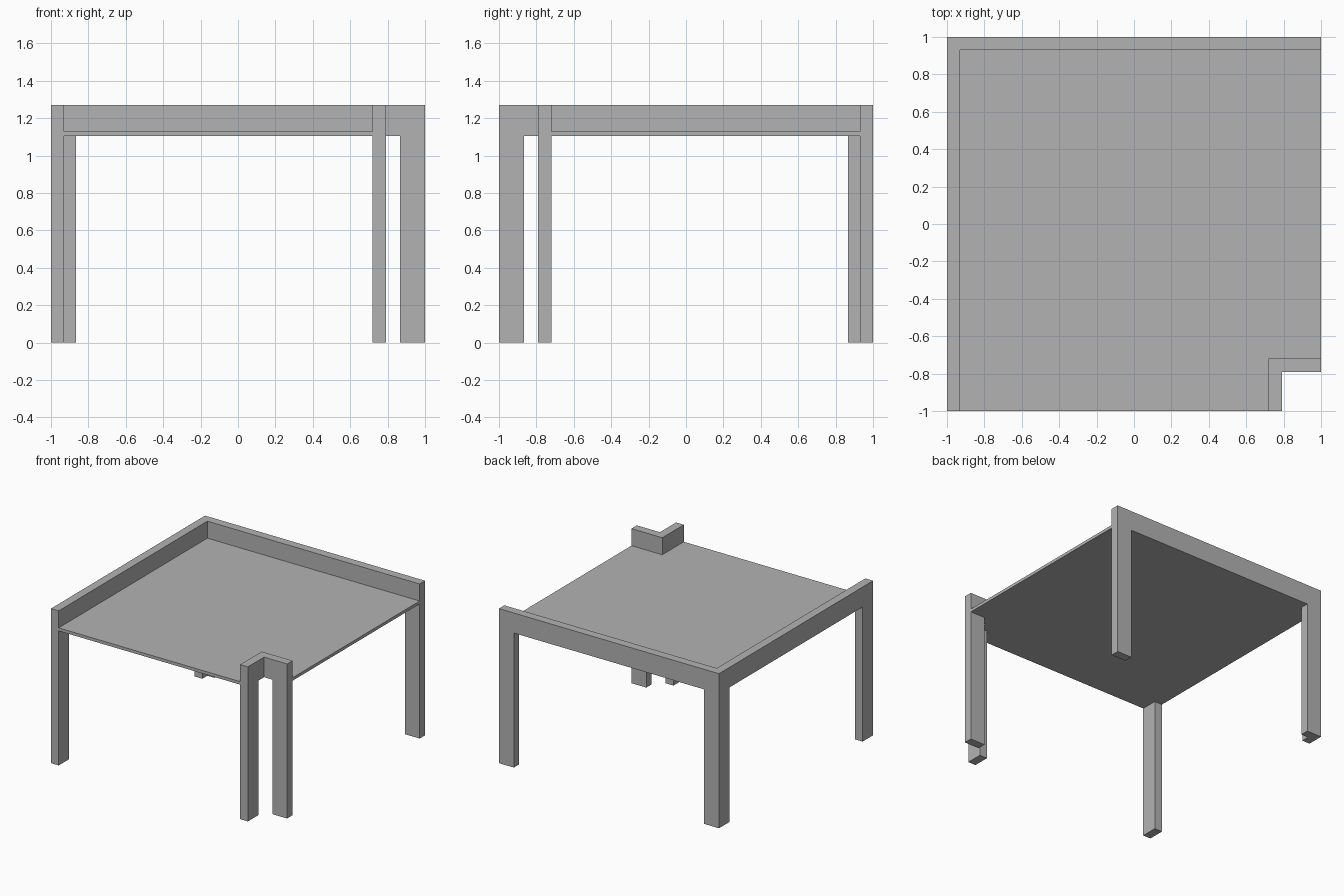
import bpy
import bmesh
from mathutils import Vector

cube = bpy.data.objects.get("Cube")
if cube:
    bpy.data.objects.remove(cube, do_unlink=True)

# Shared dimensions
TOP, RAIL, DECK = 1.27, 1.105, 1.13   # wall top, underside, deck surface
T, LEG = 0.07, 0.135                  # wall thickness, leg width
IN = 1 - T                            # inner face of the outer walls
NOTCH = 0.79                          # outer face of the corner walls
NIN = NOTCH - T

grey = bpy.data.materials.new("concrete_grey")
grey.use_nodes = True
colour = (0.45, 0.45, 0.45, 1)
grey.diffuse_color = colour
grey.node_tree.nodes["Principled BSDF"].inputs["Base Color"].default_value = colour


def prism(name, outline, place, sweep):
    """Extrude a flat outline; place maps its 2D points into space."""
    bm = bmesh.new()
    face = bm.faces.new([bm.verts.new(place(a, b)) for a, b in outline])
    ext = bmesh.ops.extrude_face_region(bm, geom=[face])
    moved = [v for v in ext["geom"] if isinstance(v, bmesh.types.BMVert)]
    bmesh.ops.translate(bm, verts=moved, vec=Vector(sweep))
    bmesh.ops.recalc_face_normals(bm, faces=bm.faces)
    mesh = bpy.data.meshes.new(name)
    bm.to_mesh(mesh)
    bm.free()
    mesh.materials.append(grey)
    obj = bpy.data.objects.new(name, mesh)
    bpy.context.collection.objects.link(obj)
    return obj


def portal(start, end, leg_start, leg_end):
    """Elevation of a wall band standing on a leg at each end."""
    return [(start, 0), (leg_start, 0), (leg_start, RAIL), (leg_end, RAIL),
            (leg_end, 0), (end, 0), (end, TOP), (start, TOP)]


def bracket(start, end, leg):
    """Elevation of a short wall band with one leg at its start."""
    return [(start, 0), (leg, 0), (leg, RAIL), (end, RAIL),
            (end, TOP), (start, TOP)]


# Outer walls with their legs, meeting in an L-shaped corner post
prism("right_wall_and_legs", portal(-1, 1, LEG - 1, 1 - LEG),
      lambda y, z: (-1, y, z), (T, 0, 0))
prism("back_wall_and_legs", portal(-IN, 1, LEG - 1, 1 - LEG),
      lambda x, z: (x, IN, z), (0, T, 0))

# Short walls around the notched corner, one leg each
prism("notch_side_wall_and_leg", bracket(-1, -NIN, LEG - 1),
      lambda y, z: (NIN, y, z), (T, 0, 0))
prism("notch_back_wall_and_leg", bracket(1, NOTCH, 1 - LEG),
      lambda x, z: (x, -NOTCH, z), (0, T, 0))

# Thin deck between the walls, cut away at the notch
deck = [(-IN, -1), (NIN, -1), (NIN, -NIN), (1, -NIN), (1, IN), (-IN, IN)]
prism("deck", deck, lambda x, y: (x, y, RAIL), (0, 0, DECK - RAIL))
